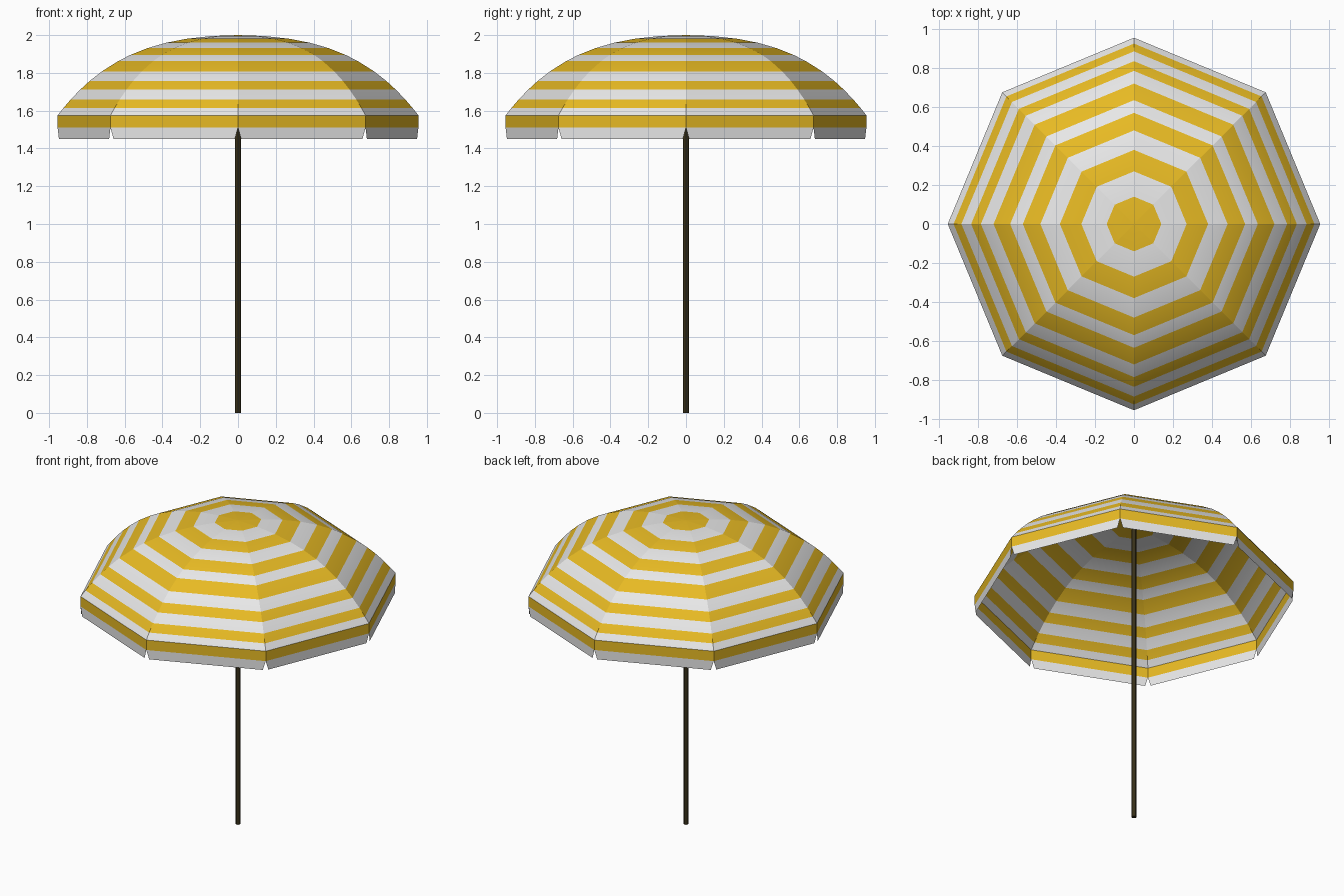
import bpy, bmesh
from math import cos, sin, tau
from mathutils import Vector

cube = bpy.data.objects.get("Cube")
if cube:
    bpy.data.objects.remove(cube)


def material(name, rgb):
    m = bpy.data.materials.new(name)
    m.use_nodes = True
    m.diffuse_color = (*rgb, 1)
    bsdf = next(n for n in m.node_tree.nodes if n.type == 'BSDF_PRINCIPLED')
    bsdf.inputs["Base Color"].default_value = (*rgb, 1)
    bsdf.inputs["Roughness"].default_value = 0.8
    return m


yellow = material("yellow cloth", (0.80, 0.49, 0.017))
white = material("white cloth", (0.80, 0.80, 0.80))
wood = material("dark wood", (0.04, 0.03, 0.01))


def add_object(name, bm, *mats):
    mesh = bpy.data.meshes.new(name)
    bm.to_mesh(mesh)
    bm.free()
    for m in mats:
        mesh.materials.append(m)
    ob = bpy.data.objects.new(name, mesh)
    bpy.context.collection.objects.link(ob)
    return ob


SIDES, RIM = 8, 0.955


def corner(i, r, z):
    a = tau * i / SIDES
    return Vector((r * cos(a), r * sin(a), z))


def dome_height(r):
    return 2 - 0.244 * r ** 2 - 0.243 * r ** 4


# Canopy: eight curved panels, one ring of faces per stripe
stripe_radii = [0.14, 0.27, 0.38, 0.48, 0.57, 0.635, 0.72, 0.785, 0.835, 0.885, 0.925, RIM]
bm = bmesh.new()
tip = bm.verts.new((0, 0, 2))
rings = [[bm.verts.new(corner(i, r, dome_height(r))) for i in range(SIDES)]
         for r in stripe_radii]
for i in range(SIDES):
    j = (i + 1) % SIDES
    bm.faces.new((tip, rings[0][i], rings[0][j]))
    for k in range(len(rings) - 1):
        f = bm.faces.new((rings[k][i], rings[k + 1][i], rings[k + 1][j], rings[k][j]))
        f.material_index = (k + 1) % 2
for f in bm.faces:
    f.smooth = True
# Keep the ribs between panels crisp
for line in zip(*rings):
    chain = [tip, *line]
    for a, b in zip(chain, chain[1:]):
        bm.edges.get((a, b)).smooth = False
add_object("canopy", bm, yellow, white)

# Valance: hanging flaps with a yellow band over a notched white band
bm = bmesh.new()
top, middle, bottom, notch = dome_height(RIM), 1.51, 1.45, 0.018
for i in range(SIDES):
    a, b = corner(i, RIM, 0), corner(i + 1, RIM, 0)
    inset = (b - a).normalized() * notch
    up = Vector((0, 0, 1))
    rows = [(a + up * top, b + up * top),
            (a + up * middle, b + up * middle),
            (a + inset + up * bottom, b - inset + up * bottom)]
    rows = [[bm.verts.new(p) for p in row] for row in rows]
    for k in range(2):
        (p, q), (s, t) = rows[k], rows[k + 1]
        bm.faces.new((p, s, t, q)).material_index = k
add_object("valance", bm, yellow, white)

# Pole
bpy.ops.mesh.primitive_cylinder_add(vertices=12, radius=0.015, depth=1.98, location=(0, 0, 0.99))
pole = bpy.context.object
pole.name = "pole"
pole.data.materials.append(wood)
bpy.ops.object.shade_smooth_by_angle()
